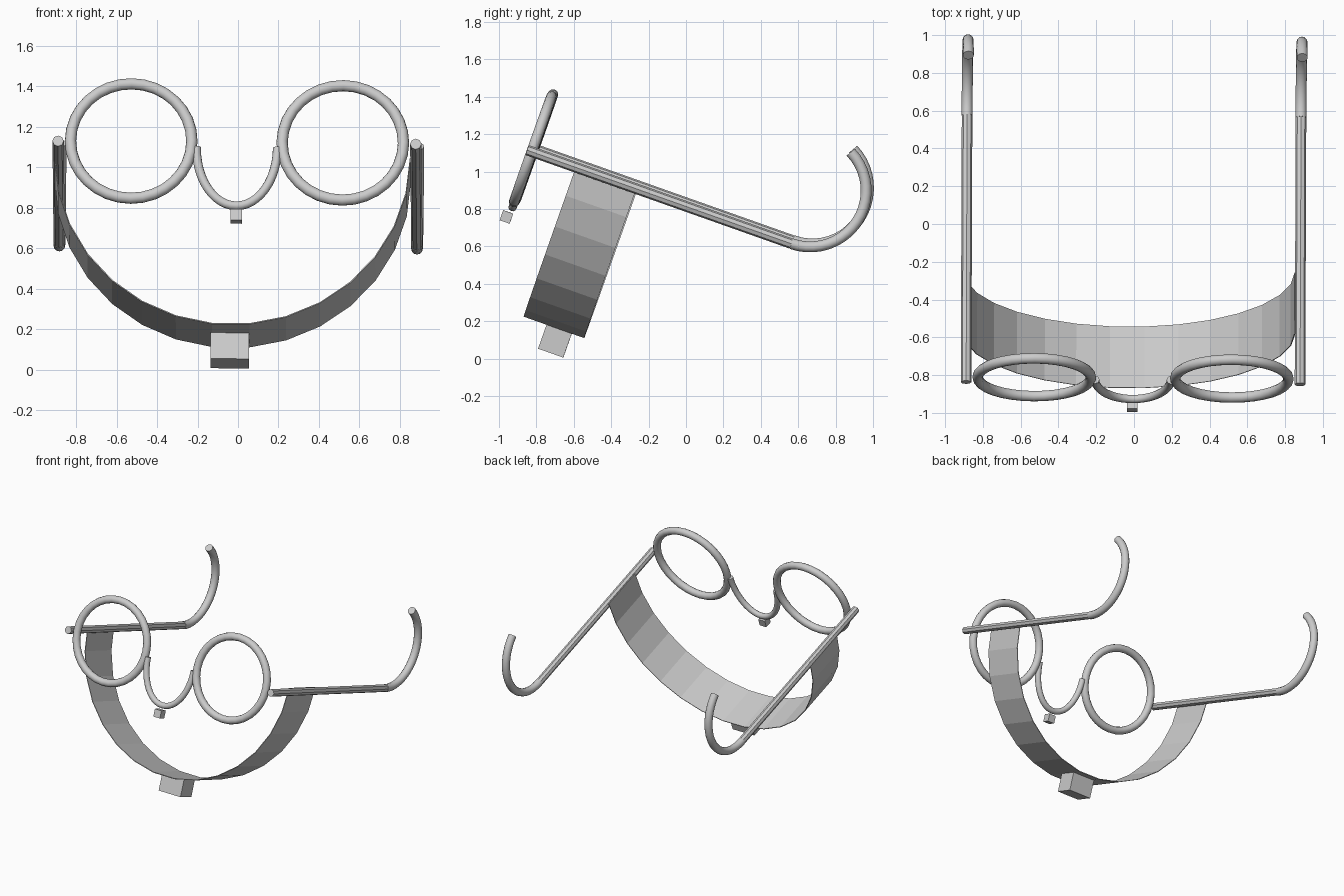
import bpy, bmesh, math
from mathutils import Matrix, Vector

if "Cube" in bpy.data.objects:
    bpy.data.objects.remove(bpy.data.objects["Cube"])

grey = bpy.data.materials.new("plain grey")
grey.diffuse_color = (0.6, 0.6, 0.6, 1)
grey.use_nodes = True
grey.node_tree.nodes["Principled BSDF"].inputs["Base Color"].default_value = grey.diffuse_color

# The whole frame leans forward, with a very slight roll and yaw
LEAN = (Matrix.Translation((-0.005, -0.815, 1.125))
        @ Matrix.Rotation(math.radians(-0.4), 4, 'Z')
        @ Matrix.Rotation(math.radians(0.5), 4, 'Y')
        @ Matrix.Rotation(math.radians(-19.5), 4, 'X'))


def finish(ob, smooth):
    ob.data.materials.clear()
    ob.data.materials.append(grey)
    bpy.ops.object.select_all(action='DESELECT')
    ob.select_set(True)
    bpy.context.view_layer.objects.active = ob
    if smooth:
        bpy.ops.object.shade_smooth_by_angle(angle=math.radians(40))
    else:
        bpy.ops.object.shade_flat()


def tube(name, points, radius, res=4, closed=False, smooth=True):
    """Round bar swept along a path."""
    cu = bpy.data.curves.new(name, 'CURVE')
    cu.dimensions = '3D'
    cu.bevel_depth = radius
    cu.bevel_resolution = res
    cu.use_fill_caps = True
    sp = cu.splines.new('POLY')
    sp.points.add(len(points) - 1)
    for p, co in zip(sp.points, points):
        p.co = (*co, 1)
    sp.use_cyclic_u = closed
    ob = bpy.data.objects.new(name, cu)
    bpy.context.collection.objects.link(ob)
    ob.matrix_world = LEAN
    bpy.ops.object.select_all(action='DESELECT')
    ob.select_set(True)
    bpy.context.view_layer.objects.active = ob
    bpy.ops.object.convert(target='MESH')
    finish(bpy.context.view_layer.objects.active, smooth)


def mesh_object(name, bm):
    bmesh.ops.recalc_face_normals(bm, faces=bm.faces)
    me = bpy.data.meshes.new(name)
    bm.to_mesh(me)
    bm.free()
    ob = bpy.data.objects.new(name, me)
    bpy.context.collection.objects.link(ob)
    ob.matrix_world = LEAN
    finish(ob, False)


def block(name, centre, size):
    bm = bmesh.new()
    bmesh.ops.create_cube(bm, size=1, matrix=Matrix.Translation(centre)
                          @ Matrix.Diagonal((*size, 1)))
    mesh_object(name, bm)


def arc(a0, a1, n):
    for i in range(n + 1):
        t = math.radians(a0 + (a1 - a0) * i / n)
        yield math.cos(t), math.sin(t)


for side, s in (("left", -1), ("right", 1)):
    # Round lens rim
    tube(side + "_rim", [(s * 0.523 + 0.3 * c, 0, 0.3 * d)
                         for c, d in list(arc(0, 360, 32))[:-1]], 0.028, closed=True)
    # Straight faceted temple arm
    x = s * 0.884
    tube(side + "_temple", [(x, -0.026, -0.012), (x, 1.473, -0.012)],
         0.028, res=2, smooth=False)
    # Curved ear hook continuing the arm
    tube(side + "_ear_hook", [(x, 1.473 + 0.3 * c, 0.288 + 0.3 * d)
                              for c, d in arc(-90, 63, 20)], 0.029)

# U-shaped nose bridge
tube("nose_bridge", [(0.2 * c, 0, -0.03 + 0.305 * d)
                     for c, d in arc(180, 360, 24)], 0.022)

# Small block under the bridge and larger block under the strap
block("nose_block", (0, -0.014, -0.395), (0.057, 0.057, 0.057))
block("chin_block", (-0.027, 0.452, -0.933), (0.19, 0.143, 0.138))

# Wide faceted strap hanging between the temples
bm = bmesh.new()
rings = []
for c, d in arc(180, 360, 15):
    rings.append([bm.verts.new((-0.023 + r * c, y, 0.01 + r * d))
                  for r, y in ((0.881, 0.25), (0.881, 0.594), (0.876, 0.594), (0.876, 0.25))])
for p, q in zip(rings, rings[1:]):
    for i in range(4):
        j = (i + 1) % 4
        bm.faces.new((p[i], p[j], q[j], q[i]))
bm.faces.new(rings[0])
bm.faces.new(rings[-1])
mesh_object("chin_strap", bm)
